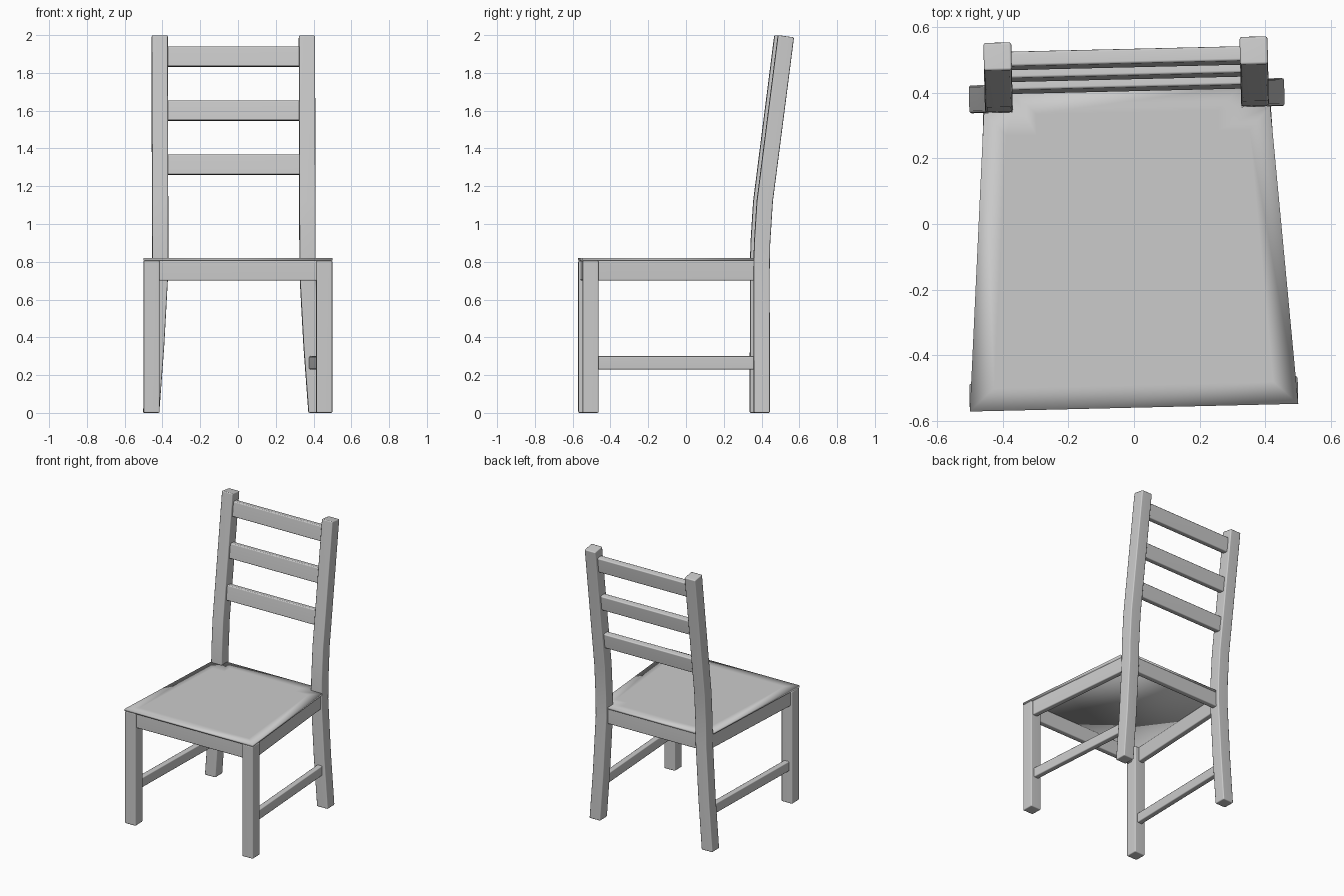
import bpy, bmesh, math
from mathutils import Matrix, Vector

cube = bpy.data.objects.get("Cube")
if cube:
    bpy.data.objects.remove(cube, do_unlink=True)

GREY = (0.6, 0.6, 0.6, 1)
mat = bpy.data.materials.new("plain grey")
mat.use_nodes = True
mat.diffuse_color = GREY
mat.node_tree.nodes["Principled BSDF"].inputs["Base Color"].default_value = GREY

# The whole chair stands slightly turned
PLACE = Matrix.Rotation(math.radians(1.35), 4, 'Z') @ Matrix.Translation((-0.013, 0, 0))
HALF = 0.0425          # half the leg thickness
SEAT_Z = 0.806         # underside of the seat
FRONT_Y, BACK_Y = -0.5165, 0.391
FRONT_X, BACK_X = 0.4575, 0.39


def finish(name, bm, bevel=0.007):
    bmesh.ops.recalc_face_normals(bm, faces=bm.faces)
    mesh = bpy.data.meshes.new(name)
    bm.to_mesh(mesh)
    bm.free()
    mesh.materials.append(mat)
    mesh.shade_smooth()
    ob = bpy.data.objects.new(name, mesh)
    ob.matrix_world = PLACE
    bpy.context.scene.collection.objects.link(ob)
    if bevel:
        mod = ob.modifiers.new("soft edges", 'BEVEL')
        mod.width, mod.segments = bevel, 2
        mod.limit_method = 'ANGLE'
        ob.modifiers.new("flat sides", 'WEIGHTED_NORMAL')
    return ob


def bar(name, start, end, thick, height, tilt=0.0):
    """Straight rail between two points."""
    a, b = Vector(start), Vector(end)
    d = b - a
    bm = bmesh.new()
    bmesh.ops.create_cube(bm, size=1)
    turn = Matrix.Rotation(math.atan2(d.y, d.x), 4, 'Z') @ Matrix.Rotation(-tilt, 4, 'X')
    size = Matrix.Diagonal((d.length, thick, height, 1))
    bmesh.ops.transform(bm, matrix=Matrix.Translation((a + b) / 2) @ turn @ size, verts=bm.verts)
    return finish(name, bm)


def post(name, side, path, top_slope=0.0):
    """Square post through (x, y, z) points, with an optional sloping top."""
    bm = bmesh.new()
    rings = []
    for i, (x, y, z) in enumerate(path):
        slope = top_slope if i == len(path) - 1 else 0
        rings.append([bm.verts.new((side * x + u * HALF, y + v * HALF, z - slope * (v + 1) * HALF))
                      for u, v in ((-1, -1), (1, -1), (1, 1), (-1, 1))])
    for low, high in zip(rings, rings[1:]):
        for i in range(4):
            j = (i + 1) % 4
            bm.faces.new((low[i], low[j], high[j], high[i]))
    bm.faces.new(rings[0])
    bm.faces.new(rings[-1])
    return finish(name, bm)


# Legs and side rails
back_path = [(0.438, BACK_Y, 0), (0.412, BACK_Y, 0.35), (BACK_X, BACK_Y, 0.75),
             (BACK_X, 0.394, 0.9), (BACK_X, 0.408, 1.12), (BACK_X, 0.52, 2.0)]
for side, word in ((1, "left"), (-1, "right")):
    post(f"front_leg_{word}", side, [(FRONT_X, FRONT_Y, 0), (FRONT_X, FRONT_Y, SEAT_Z)])
    post(f"back_leg_{word}", side, back_path, 0.14)
    bar(f"side_stretcher_{word}", (side * FRONT_X, FRONT_Y, 0.265),
        (side * 0.416, BACK_Y, 0.265), 0.04, 0.07)
    out = 0.012
    bar(f"side_apron_{word}", (side * (FRONT_X + out), FRONT_Y, 0.754),
        (side * (BACK_X + out), BACK_Y, 0.754), 0.04, 0.108)

# Front and back aprons
bar("front_apron", (-FRONT_X, FRONT_Y - 0.012, 0.754), (FRONT_X, FRONT_Y - 0.012, 0.754), 0.04, 0.108)
bar("back_apron", (-BACK_X, BACK_Y, 0.754), (BACK_X, BACK_Y, 0.754), 0.04, 0.108)

# Backrest slats, leaning with the back legs
LEAN = 0.127
for i in range(3):
    z = 1.313 + i * 0.286
    y = 0.408 + (z - 1.12) * LEAN
    bar(f"back_slat_{i + 1}", (-BACK_X, y, z), (BACK_X, y, z), 0.045, 0.106, LEAN)

# Seat board, notched round the back legs
half_outline = [(0.5, -0.559), (0.436, 0.349), (0.348, 0.349), (0.348, 0.412)]
outline = half_outline + [(-x, y) for x, y in reversed(half_outline)]
bm = bmesh.new()
face = bm.faces.new([bm.verts.new((x, y, SEAT_Z)) for x, y in outline])
ext = bmesh.ops.extrude_face_region(bm, geom=[face])["geom"]
bmesh.ops.translate(bm, vec=(0, 0, 0.014), verts=[g for g in ext if isinstance(g, bmesh.types.BMVert)])
bmesh.ops.recalc_face_normals(bm, faces=bm.faces)
top = [f for f in bm.faces if f.normal.z > 0.9]
bmesh.ops.inset_region(bm, faces=top, thickness=0.07, use_even_offset=True)
finish("seat", bm, bevel=0)
